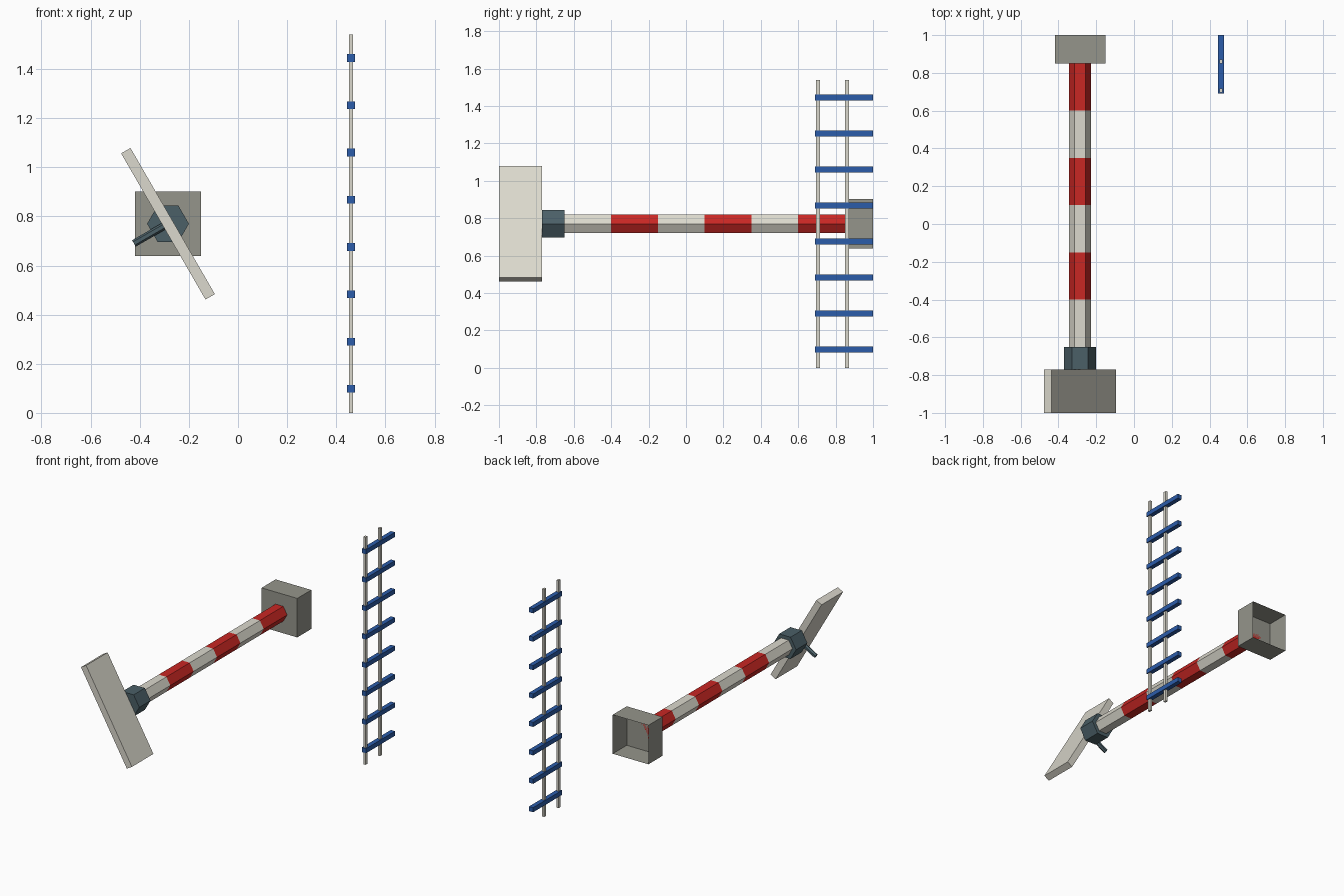
import bpy, bmesh, math
from mathutils import Vector, Matrix

if "Cube" in bpy.data.objects:
    bpy.data.objects.remove(bpy.data.objects["Cube"])

AX, AZ = -0.285, 0.77          # barrier axis (runs along y)


def material(name, rgb):
    m = bpy.data.materials.new(name)
    m.diffuse_color = (*rgb, 1)
    m.use_nodes = True
    m.node_tree.nodes["Principled BSDF"].inputs["Base Color"].default_value = m.diffuse_color
    return m


WHITE = material("off_white", (0.71, 0.69, 0.61))
RED = material("red", (0.58, 0.02, 0.017))
BLUE = material("blue", (0.024, 0.107, 0.40))
STEEL = material("dark_steel", (0.07, 0.115, 0.135))
GREY = material("concrete_grey", (0.30, 0.30, 0.26))


def finish(name, bm, *mats):
    bmesh.ops.recalc_face_normals(bm, faces=bm.faces)
    me = bpy.data.meshes.new(name)
    bm.to_mesh(me)
    bm.free()
    for m in mats:
        me.materials.append(m)
    ob = bpy.data.objects.new(name, me)
    bpy.context.collection.objects.link(ob)
    return ob


def box(name, centre, size, mat, tilt=0.0, open_back=False):
    bm = bmesh.new()
    bmesh.ops.create_cube(bm, size=1)
    if open_back:
        back = [f for f in bm.faces if f.calc_center_median().y > 0.4]
        bmesh.ops.delete(bm, geom=back, context='FACES_ONLY')
    bm.transform(Matrix.Translation(centre) @ Matrix.Rotation(tilt, 4, 'Y')
                 @ Matrix.Diagonal((*size, 1)))
    return finish(name, bm, mat)


def hex_bar(name, radius, stops, mats):
    """Six-sided bar along y, with one material per section in turn."""
    bm = bmesh.new()
    rings = [[bm.verts.new((AX + radius * math.cos(math.pi * k / 3), y,
                            AZ + radius * math.sin(math.pi * k / 3)))
              for k in range(6)] for y in stops]
    for i in range(len(stops) - 1):
        for k in range(6):
            n = (k + 1) % 6
            f = bm.faces.new((rings[i][k], rings[i][n], rings[i + 1][n], rings[i + 1][k]))
            f.material_index = i % len(mats)
    bm.faces.new(rings[0])
    bm.faces.new(rings[-1]).material_index = (len(stops) - 2) % len(mats)
    return finish(name, bm, *mats)


# Striped pole and its collar
hex_bar("striped_pole", 0.058, [-0.65 + 0.25 * i for i in range(7)], (WHITE, RED))
hex_bar("pole_collar", 0.085, [-0.77, -0.65], (STEEL,))

# Socket, open at the back
box("socket", (AX, 0.925, AZ), (0.267, 0.15, 0.264), GREY, open_back=True)

# Tilted end board
box("end_board", (AX, -0.885, AZ), (0.044, 0.23, 0.687), WHITE, tilt=math.radians(-30))

# Short lever standing square to the board
direction = Vector((-math.cos(math.radians(30)), 0, -math.sin(math.radians(30))))
bm = bmesh.new()
bmesh.ops.create_cone(bm, cap_ends=True, segments=6, radius1=0.015, radius2=0.015, depth=0.15)
bm.transform(Matrix.Translation(Vector((AX, -0.785, AZ)) + direction * 0.085)
             @ direction.to_track_quat('Z', 'Y').to_matrix().to_4x4())
finish("lever", bm, STEEL)

# Ladder: two rails and eight rungs
LX = 0.46
for name, y in (("front_rail", 0.706), ("rear_rail", 0.861)):
    box(name, (LX, y, 0.77), (0.016, 0.022, 1.54), WHITE)
for i in range(8):
    box(f"rung_{i + 1}", (LX, 0.845, 0.098 + 0.1924 * i), (0.031, 0.31, 0.031), BLUE)
